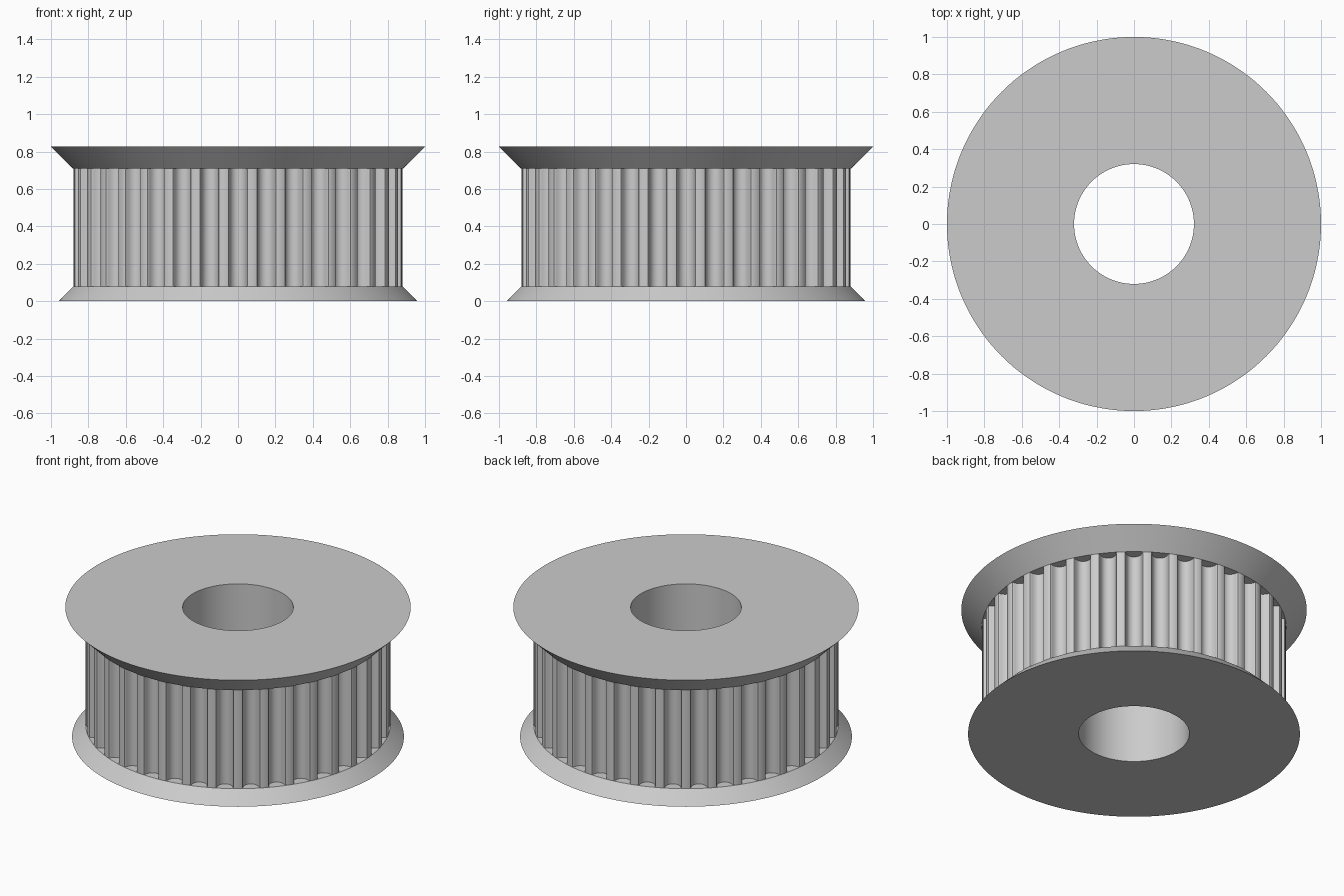
import bpy
import bmesh
from math import cos, sin, pi, sqrt, atan2, hypot

if "Cube" in bpy.data.objects:
    bpy.data.objects.remove(bpy.data.objects["Cube"])

# Proportions in millimetres, scaled so the wide rim has radius 1
TEETH, SEGMENTS = 36, 144
BELT_R, BORE_R, CORE_R = 11.2, 4.07, 10
BASE_H, BELT_H, TOP_H = 1, 8, 1.5
SCALE = 1 / (BELT_R + TOP_H)
Z1 = BASE_H
Z2 = Z1 + BELT_H
Z3 = Z2 + TOP_H

metal = bpy.data.materials.new("light grey metal")
metal.use_nodes = True
grey = (0.6, 0.6, 0.6, 1)
metal.diffuse_color = grey
metal.node_tree.nodes["Principled BSDF"].inputs["Base Color"].default_value = grey


def loft(name, rings, wrap=False):
    """Join closed rings of points, each to the next, into one smooth object."""
    bm = bmesh.new()
    loops = [[bm.verts.new([c * SCALE for c in p]) for p in ring] for ring in rings]
    pairs = list(zip(loops, loops[1:]))
    if wrap:
        pairs.append((loops[-1], loops[0]))
    for a, b in pairs:
        for i in range(len(a)):
            j = (i + 1) % len(a)
            bm.faces.new((a[i], a[j], b[j], b[i]))
    mesh = bpy.data.meshes.new(name)
    bm.to_mesh(mesh)
    bm.free()
    mesh.materials.append(metal)
    obj = bpy.data.objects.new(name, mesh)
    bpy.context.collection.objects.link(obj)
    bpy.ops.object.select_all(action="DESELECT")
    obj.select_set(True)
    bpy.context.view_layer.objects.active = obj
    bpy.ops.object.shade_smooth_by_angle(angle=pi / 6)
    return obj


def circle(r, z):
    steps = [2 * pi * i / SEGMENTS for i in range(SEGMENTS)]
    return [(r * cos(a), r * sin(a), z) for a in steps]


# Spool: bore, flat ends, two sloped flanges and a hidden core
spool = [(BORE_R, 0), (BELT_R + BASE_H, 0), (BELT_R, Z1), (CORE_R, Z1),
         (CORE_R, Z2), (BELT_R, Z2), (BELT_R + TOP_H, Z3), (BORE_R, Z3)]
loft("flanged_spool", [circle(r, z) for r, z in spool], wrap=True)

# Toothed belt surface: half a groove as (half width, depth), mirrored and repeated
half = [(.747, 0), (.648, .037), (.598, .13), (.579, .238), (.547, .343), (.505, .444),
        (.452, .54), (.358, .637), (.248, .707), (.127, .75)]
groove = [(-w, d) for w, d in half] + [(0, .765)] + half[::-1]
chord = sqrt(BELT_R ** 2 - half[0][0] ** 2)
outline = []
for t in range(TEETH):
    turn = 2 * pi * t / TEETH
    for w, d in groove:
        r = hypot(chord - d, w)
        a = turn + atan2(w, chord - d)
        outline.append((r * cos(a), r * sin(a)))
    # midpoint keeps each land on the outer circle
    a = turn + pi / TEETH
    outline.append((BELT_R * cos(a), BELT_R * sin(a)))
loft("toothed_ring", [[(x, y, z) for x, y in outline] for z in (Z1, Z2)])
